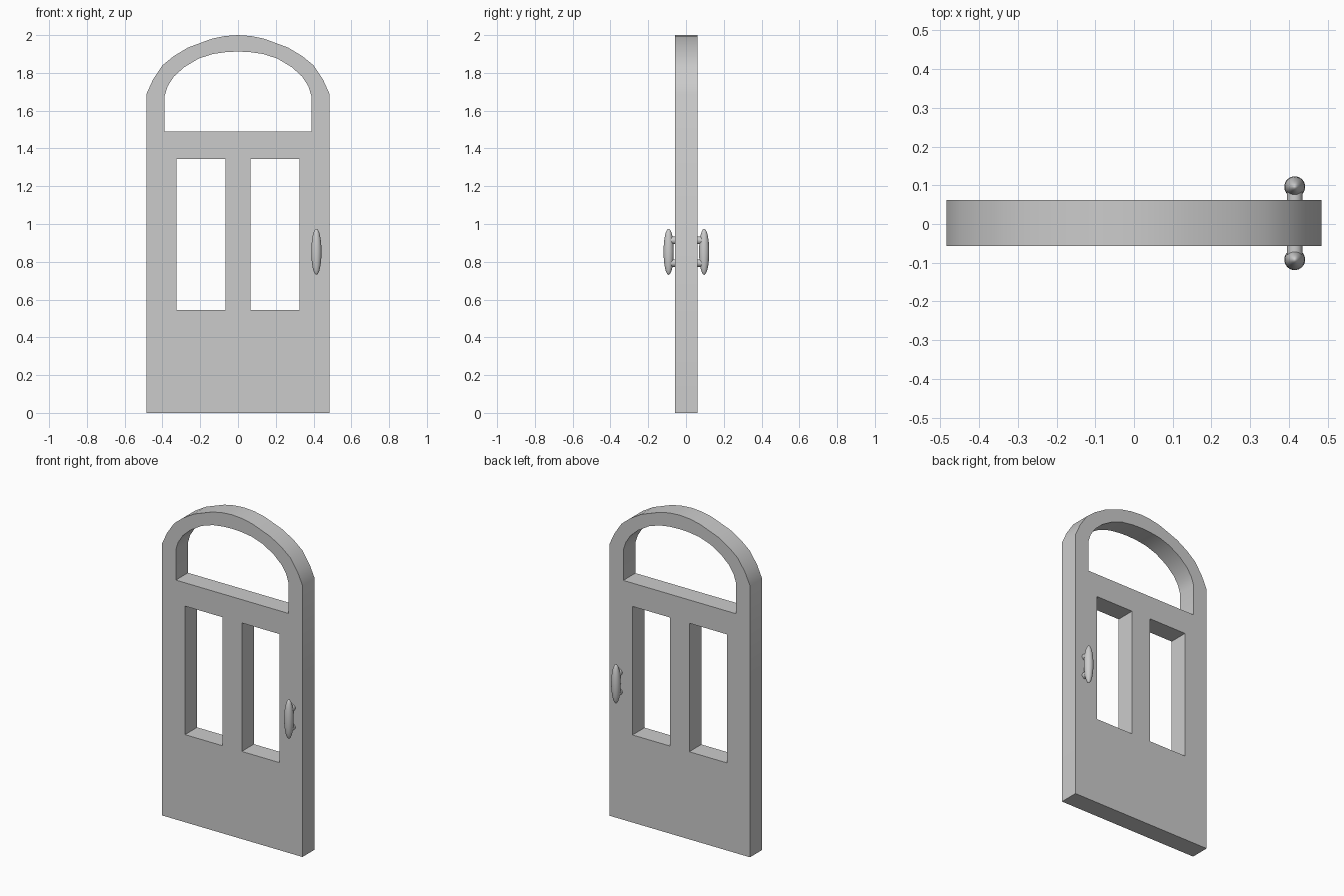
import bpy, bmesh, math
from mathutils import Vector

cube = bpy.data.objects.get("Cube")
if cube:
    bpy.data.objects.remove(cube, do_unlink=True)

grey = bpy.data.materials.new("plain_grey")
grey.use_nodes = True
GREY = (0.6, 0.6, 0.6, 1)
grey.diffuse_color = GREY
grey.node_tree.nodes["Principled BSDF"].inputs["Base Color"].default_value = GREY

FRONT, BACK = -0.057, 0.062


def mirrored(half):
    """Close a right-hand outline, listed from bottom to crown, across x = 0."""
    return half + [(-x, z) for x, z in reversed(half) if x > 0]


def finish(obj, angle):
    obj.data.materials.append(grey)
    bpy.ops.object.select_all(action='DESELECT')
    obj.select_set(True)
    bpy.context.view_layer.objects.active = obj
    bpy.ops.object.shade_smooth_by_angle(angle=math.radians(angle))


# Door slab: arched outline with a fanlight opening and two window openings
outline = mirrored([(0.484, 0), (0.484, 1.69), (0.45, 1.765), (0.40, 1.84), (0.34, 1.889),
                    (0.265, 1.934), (0.138, 1.981), (0.07, 1.995), (0, 2.0)])
fanlight = mirrored([(0.388, 1.49), (0.388, 1.68), (0.372, 1.73), (0.34, 1.78), (0.285, 1.83),
                     (0.21, 1.875), (0.135, 1.9), (0.065, 1.91), (0, 1.913)])
pane = [(0.066, 0.545), (0.325, 0.545), (0.325, 1.345), (0.066, 1.345)]
other_pane = [(-x, z) for x, z in pane]

bm = bmesh.new()
edges = []
for loop in (outline, fanlight, pane, other_pane):
    verts = [bm.verts.new((x, FRONT, z)) for x, z in loop]
    edges += [bm.edges.new((verts[i - 1], verts[i])) for i in range(len(verts))]
bmesh.ops.triangle_fill(bm, edges=edges, use_beauty=True, normal=Vector((0, -1, 0)))
extruded = bmesh.ops.extrude_face_region(bm, geom=bm.faces[:], use_keep_orig=True)
moved = [g for g in extruded["geom"] if isinstance(g, bmesh.types.BMVert)]
bmesh.ops.translate(bm, verts=moved, vec=(0, BACK - FRONT, 0))
bmesh.ops.recalc_face_normals(bm, faces=bm.faces[:])
mesh = bpy.data.meshes.new("door_slab")
bm.to_mesh(mesh)
bm.free()
door = bpy.data.objects.new("door_slab", mesh)
bpy.context.collection.objects.link(door)
finish(door, 25)

# Handles: a long oval grip on each side, held by two short stems
X, Z = 0.415, 0.853
for side, face, grip_y in (("front", FRONT, -0.092), ("back", BACK, 0.096)):
    bpy.ops.mesh.primitive_uv_sphere_add(segments=32, ring_count=16, location=(X, grip_y, Z))
    grip = bpy.context.object
    grip.name = side + "_handle_grip"
    grip.scale = (0.027, 0.027, 0.122)
    finish(grip, 60)
    for level, dz in (("lower", -0.06), ("upper", 0.06)):
        bpy.ops.mesh.primitive_cylinder_add(
            vertices=24, radius=0.02, depth=abs(grip_y - face) + 0.01,
            location=(X, (grip_y + face) / 2, Z + dz), rotation=(math.pi / 2, 0, 0))
        stem = bpy.context.object
        stem.name = f"{side}_{level}_handle_stem"
        finish(stem, 40)
